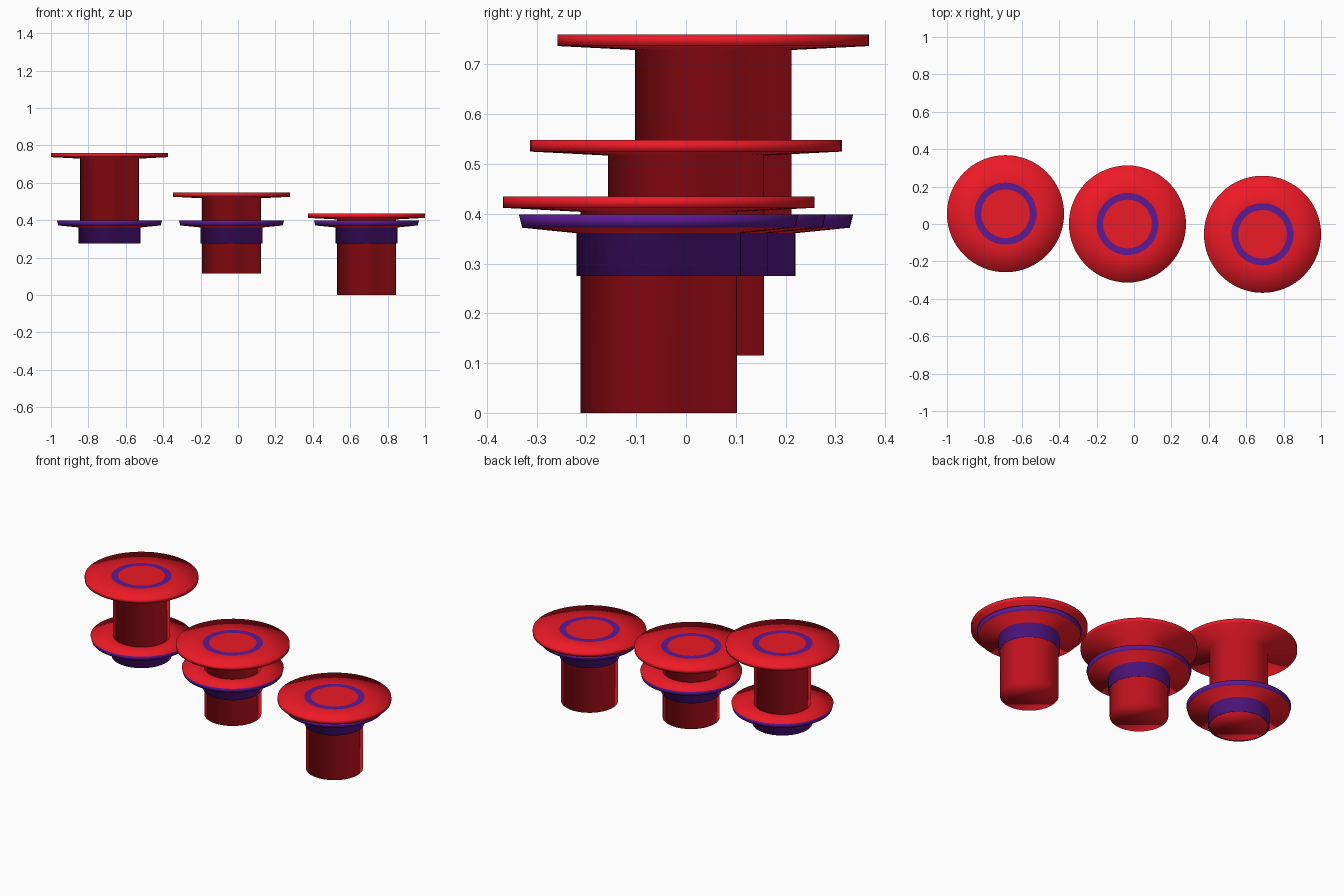
import bpy, bmesh, math

if "Cube" in bpy.data.objects:
    bpy.data.objects.remove(bpy.data.objects["Cube"])

SIDES = 64


def material(name, color):
    m = bpy.data.materials.new(name)
    m.diffuse_color = color
    m.use_nodes = True
    m.node_tree.nodes["Principled BSDF"].inputs["Base Color"].default_value = m.diffuse_color
    return m


red = material("red", (0.85, 0.01, 0.02, 1))
purple = material("purple", (0.11, 0.01, 0.29, 1))


def lathe(name, x, y, profile, mats, caps=False):
    """Revolve (radius, z) points, bottom to top; mats gives a slot per band."""
    mesh = bpy.data.meshes.new(name)
    mesh.materials.append(red)
    mesh.materials.append(purple)
    bm = bmesh.new()
    rings = []
    for r, z in profile:
        rings.append([bm.verts.new((r * math.cos(2 * math.pi * i / SIDES),
                                    r * math.sin(2 * math.pi * i / SIDES), z))
                      for i in range(SIDES)])
    for a, b, slot in zip(rings, rings[1:], mats):
        for i in range(SIDES):
            j = (i + 1) % SIDES
            bm.faces.new((a[i], a[j], b[j], b[i])).material_index = slot
    if caps:
        bm.faces.new(rings[0][::-1])
        bm.faces.new(rings[-1])
    for f in bm.faces:
        f.smooth = True
    bm.to_mesh(mesh)
    bm.free()
    ob = bpy.data.objects.new(name, mesh)
    ob.location = (x, y, 0)
    bpy.context.collection.objects.link(ob)
    return ob


# name, x, y, underside of stem, top of button
valves = [("left", -0.687, 0.055, 0.275, 0.760),
          ("middle", -0.035, 0.0, 0.115, 0.548),
          ("right", 0.687, -0.055, 0.0, 0.435)]

for name, x, y, low, top in valves:
    # plunger: stem, flared button and inlaid purple ring on top
    lathe(name + "_plunger", x, y,
          [(0.157, low), (0.157, top - 0.031), (0.313, top - 0.023),
           (0.313, top), (0.166, top), (0.130, top)],
          [0, 0, 0, 0, 1], caps=True)
    # collar: purple sleeve and rim with red faces above and below the flange
    lathe(name + "_collar", x, y,
          [(0.156, 0.275), (0.165, 0.275), (0.165, 0.361),
           (0.274, 0.372), (0.281, 0.399), (0.156, 0.399)],
          [1, 1, 0, 1, 0])
